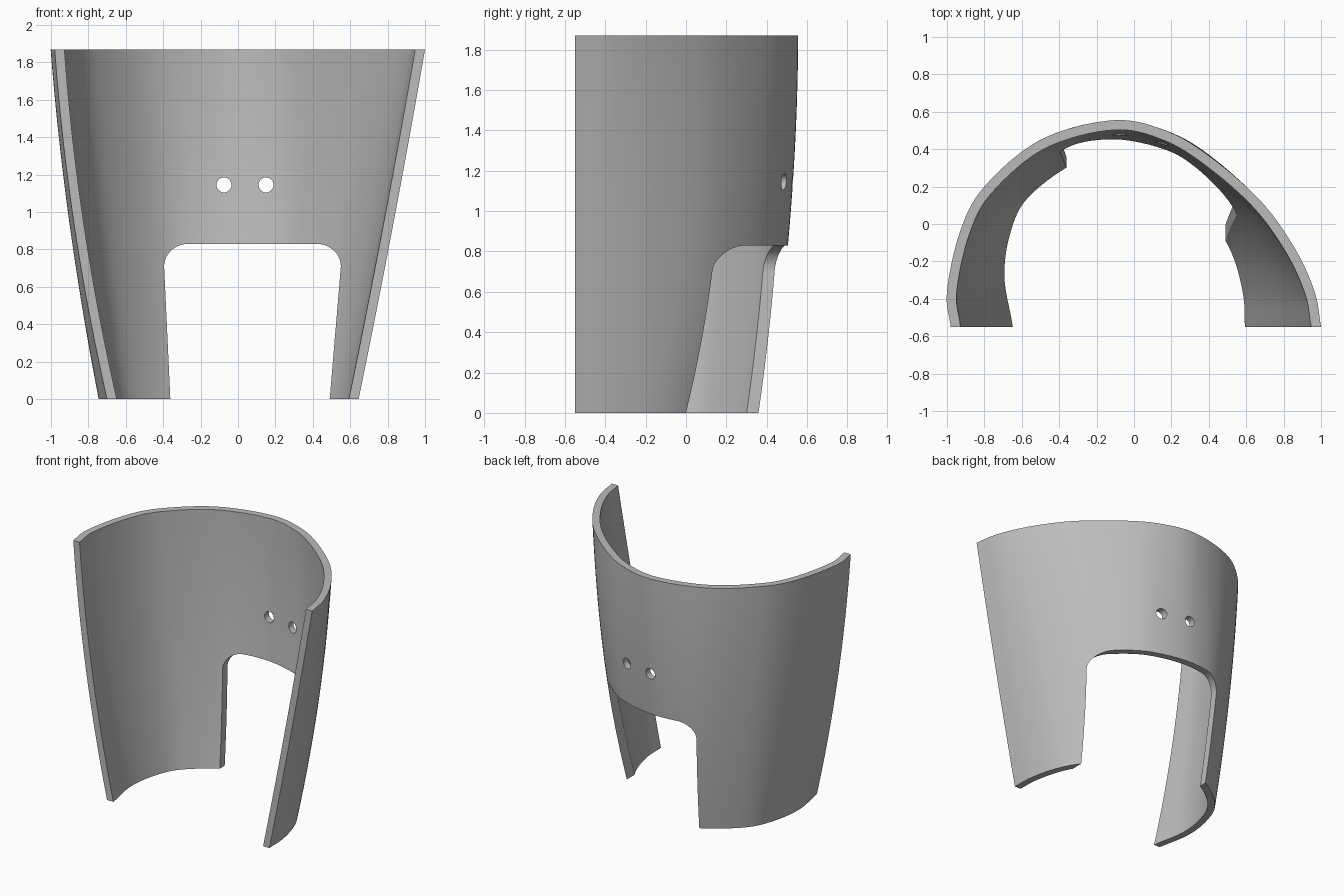
import bpy, bmesh, math
from mathutils import Vector

if "Cube" in bpy.data.objects:
    bpy.data.objects.remove(bpy.data.objects["Cube"])

HEIGHT, MID, WALL, FRONT = 1.87, 0.83, 0.052, -0.55
STEPS, ROWS = 8, 24

# Outer outlines, from the right front edge round the back to the left front edge
BOTTOM = [(-.70, FRONT), (-.745, -.28), (-.71, -.03), (-.61, .17), (-.36, .36), (-.13, .40),
          (.12, .34), (.30, .21), (.49, 0), (.58, -.16), (.635, -.37), (.645, FRONT)]
MIDDLE = [(-.86, FRONT), (-.885, -.33), (-.83, -.03), (-.70, .21), (-.42, .44), (-.13, .505),
          (.16, .455), (.36, .345), (.58, .12), (.72, -.13), (.79, -.36), (.81, FRONT)]
TOP = [(-.98, FRONT), (-1, -.36), (-.93, -.04), (-.80, .20), (-.50, .45), (-.11, .555),
       (.18, .495), (.42, .35), (.68, .12), (.86, -.13), (.965, -.36), (1, FRONT)]


def smooth_path(points):
    """Sample a smooth curve through the points."""
    p = [Vector(q) for q in points]
    p = [2 * p[0] - p[1]] + p + [2 * p[-1] - p[-2]]
    out = []
    for a, b, c, d in zip(p, p[1:], p[2:], p[3:]):
        for i in range(STEPS):
            t = i / STEPS
            out.append(b + (c - a) * t / 2 + (2 * a - 5 * b + 4 * c - d) * t * t / 2
                       + (3 * b - a - 3 * c + d) * t ** 3 / 2)
    return out + [p[-2]]


def inset(path):
    """Offset an outline inwards by the wall thickness, keeping the ends flat."""
    out = []
    for i, q in enumerate(path):
        d = (path[min(i + 1, len(path) - 1)] - path[max(i - 1, 0)]).normalized()
        out.append(q + Vector((d.y, -d.x)) * WALL)
    for i, side in ((0, 1), (-1, -1)):
        out[i] = path[i] + Vector((side * WALL, 0))
    return out


def make_object(name, bm):
    bmesh.ops.recalc_face_normals(bm, faces=bm.faces[:])
    mesh = bpy.data.meshes.new(name)
    bm.to_mesh(mesh)
    bm.free()
    obj = bpy.data.objects.new(name, mesh)
    bpy.context.collection.objects.link(obj)
    return obj


def prism(name, outline, y0, y1):
    """Extrude an x-z outline along y."""
    bm = bmesh.new()
    face = bm.faces.new([bm.verts.new((x, y0, z)) for x, z in outline])
    res = bmesh.ops.extrude_face_region(bm, geom=[face])
    moved = [v for v in res["geom"] if isinstance(v, bmesh.types.BMVert)]
    bmesh.ops.translate(bm, verts=moved, vec=(0, y1 - y0, 0))
    return make_object(name, bm)


# Curved, flaring shell
sections = [smooth_path(s) for s in (BOTTOM, MIDDLE, TOP)]
bm = bmesh.new()
loops = []
for r in range(ROWS + 1):
    z = HEIGHT * r / ROWS
    w = ((z - MID) * (z - HEIGHT) / (MID * HEIGHT),
         z * (z - HEIGHT) / (MID * (MID - HEIGHT)),
         z * (z - MID) / (HEIGHT * (HEIGHT - MID)))
    outer = [a * w[0] + b * w[1] + c * w[2] for a, b, c in zip(*sections)]
    loops.append([bm.verts.new((q.x, q.y, z)) for q in outer + inset(outer)[::-1]])
count = len(loops[0])
for low, high in zip(loops, loops[1:]):
    for i in range(count):
        j = (i + 1) % count
        bm.faces.new((low[i], low[j], high[j], high[i]))
for loop in (loops[0], loops[-1]):
    for i in range(count // 2 - 1):
        bm.faces.new((loop[i], loop[i + 1], loop[count - 2 - i], loop[count - 1 - i]))
shell = make_object("curved_shell", bm)


# Rounded, tapering notch at the lower back
def corner(x, side, rx=.13, rz=.12):
    """Quarter-round from the notch side to its top."""
    angles = [math.pi / 2 * i / 10 for i in range(11)]
    return [(x + side * rx * (1 - math.cos(a)), MID - rz + rz * math.sin(a)) for a in angles]


notch = [(-.357, -.1)] + corner(-.395, 1) + corner(.55, -1)[::-1] + [(.482, -.1)]
cutters = [prism("notch_cutter", notch, -.5, 1)]

# Pair of round holes above the notch
for x in (-.075, .15):
    ring = [(x + .04 * math.cos(math.tau * i / 32), 1.145 + .04 * math.sin(math.tau * i / 32))
            for i in range(32)]
    cutters.append(prism("hole_cutter", ring, 0, 1))

bpy.context.view_layer.objects.active = shell
for cutter in cutters:
    cutter.hide_render = True
    mod = shell.modifiers.new("cut", "BOOLEAN")
    mod.operation, mod.solver, mod.object = "DIFFERENCE", "EXACT", cutter
    bpy.ops.object.modifier_apply(modifier=mod.name)
    bpy.data.objects.remove(cutter)

# Plain grey material
grey = bpy.data.materials.new("plain_grey")
grey.use_nodes = True
colour = (.5, .5, .5, 1)
grey.diffuse_color = colour
grey.node_tree.nodes["Principled BSDF"].inputs["Base Color"].default_value = colour
shell.data.materials.clear()
shell.data.materials.append(grey)

bpy.ops.object.select_all(action="DESELECT")
shell.select_set(True)
bpy.ops.object.shade_smooth_by_angle(angle=math.radians(30))
